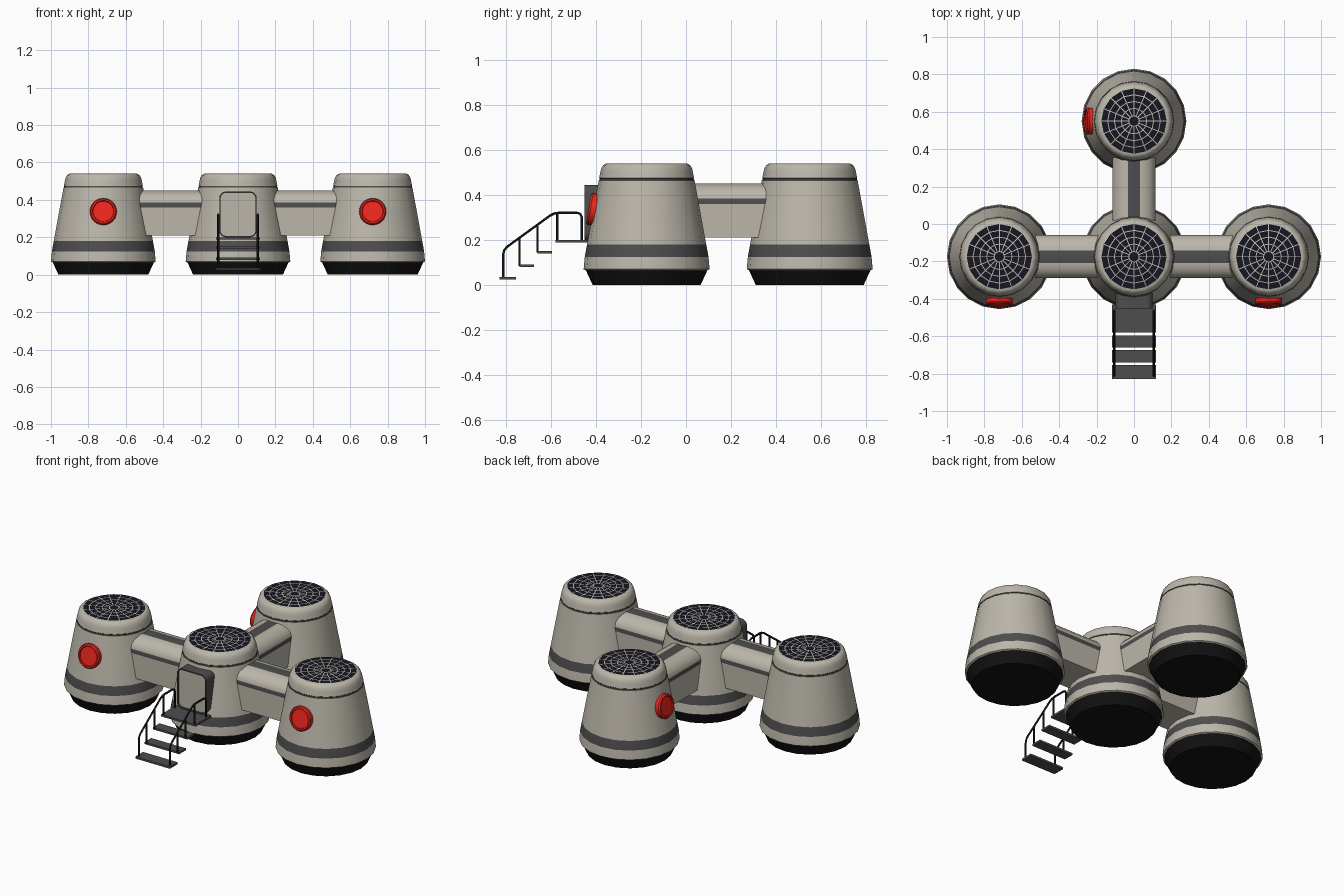
import bpy, bmesh, math
from mathutils import Vector, Matrix

if "Cube" in bpy.data.objects:
    bpy.data.objects.remove(bpy.data.objects["Cube"])

def mat(name, r, g, b):
    m = bpy.data.materials.new(name)
    m.diffuse_color = (r, g, b, 1)
    m.use_nodes = True
    m.node_tree.nodes["Principled BSDF"].inputs["Base Color"].default_value = m.diffuse_color
    return m

HULL = mat("hull_beige", .50, .47, .40)
DARK = mat("dark_grey", .075, .075, .075)
BLACK = mat("black", .006, .006, .006)
CELL = mat("solar_cell", .008, .008, .016)
RED = mat("red", .85, .02, .012)
RIM = mat("dark_red", .5, .012, .008)

def loft(name, rings, mats, index, matrix=Matrix(), caps=(0, 0), smooth=True):
    """Join closed rings of points; index(ring, side) picks the material."""
    bm = bmesh.new()
    vs = [[bm.verts.new(p) for p in r] for r in rings]
    n = len(vs[0])
    for i in range(len(vs) - 1):
        for j in range(n):
            k = (j + 1) % n
            bm.faces.new((vs[i][j], vs[i][k], vs[i + 1][k], vs[i + 1][j])).material_index = index(i, j)
    bm.faces.new(vs[0][::-1]).material_index = caps[0]
    bm.faces.new(vs[-1]).material_index = caps[1]
    bmesh.ops.recalc_face_normals(bm, faces=bm.faces)
    return finish(name, bm, mats, matrix, smooth)

def finish(name, bm, mats, matrix=Matrix(), smooth=False):
    me = bpy.data.meshes.new(name)
    bm.to_mesh(me)
    bm.free()
    for m in mats:
        me.materials.append(m)
    ob = bpy.data.objects.new(name, me)
    bpy.context.collection.objects.link(ob)
    ob.matrix_world = matrix
    if smooth:
        bpy.ops.object.select_all(action='DESELECT')
        ob.select_set(True)
        bpy.context.view_layer.objects.active = ob
        bpy.ops.object.shade_smooth_by_angle(angle=math.radians(32))
    return ob

def lathe(name, profile, mats, segs, n, matrix, caps=(0, 0)):
    rings = [[(r * math.cos(2 * math.pi * j / n), r * math.sin(2 * math.pi * j / n), z)
              for j in range(n)] for r, z in profile]
    return loft(name, rings, mats, lambda i, j: segs[i], matrix, caps)

def box(name, lo, hi, m):
    bm = bmesh.new()
    lo, hi = Vector(lo), Vector(hi)
    bmesh.ops.create_cube(bm, size=1, matrix=Matrix.Translation((lo + hi) / 2) @ Matrix.Diagonal((*(hi - lo), 1)))
    return finish(name, bm, [m])

def tube(name, paths, radius, m):
    cu = bpy.data.curves.new(name, 'CURVE')
    cu.dimensions = '3D'
    cu.bevel_depth = radius
    cu.bevel_resolution = 1
    cu.use_fill_caps = True
    for pts in paths:
        s = cu.splines.new('POLY')
        s.points.add(len(pts) - 1)
        for p, q in zip(s.points, pts):
            p.co = (*q, 1)
    cu.materials.append(m)
    bpy.context.collection.objects.link(bpy.data.objects.new(name, cu))

# habitat pods: tapered hull, black foot, dark band and thin groove
CY = -.175
PODS = {"left": (-.72, CY), "centre": (0, CY), "right": (.72, CY), "back": (0, .55)}
PROFILE = [(.24, 0), (.27, .065), (.28, .07), (.275, .125), (.265, .18), (.213, .465), (.210, .467),
           (.209, .473), (.211, .475), (.206, .50), (.202, .518), (.193, .533), (.18, .54)]
SEGS = [2, 0, 0, 1, 0, 1, 1, 1, 0, 0, 0, 0]
BANDS = [(.03, .065), (.07, .102), (.107, .138), (.143, .174)]
for key, (x, y) in PODS.items():
    at = Matrix.Translation((x, y, 0))
    lathe(key + "_pod", PROFILE, [HULL, DARK, BLACK], SEGS, 20, at, (2, 0))
    # solar cells: ring-shaped tiles with pale gaps between
    bm = bmesh.new()
    bmesh.ops.create_circle(bm, cap_ends=True, segments=16, radius=.025)
    for r0, r1 in BANDS:
        for j in range(16):
            def p(r, s):
                a = (j + .5 + s * .5) * math.pi / 8 - s * .0025 / r
                return bm.verts.new((r * math.cos(a), r * math.sin(a), 0))
            bm.faces.new((p(r0, -1), p(r1, -1), p(r1, 1), p(r0, 1)))
    finish(key + "_solar_cells", bm, [CELL], Matrix.Translation((x, y, .542)))

# connecting tunnels: rounded roof, dark roof stripe and side stripes
HALF = [(.115, .21), (.115, .36), (.115, .385), (.106, .41), (.088, .43), (.063, .444), (.033, .45)]
SECTION = HALF + [(-a, z) for a, z in reversed(HALF)]
STRIPES = (1, 6, 11)
for key, angle, length in (("left", 180, .58), ("right", 0, .58), ("back", 90, .58)):
    rings = [[(u, a, z) for a, z in SECTION] for u in (.14, length)]
    loft(key + "_tunnel", rings, [HULL, DARK], lambda i, j: int(j in STRIPES),
         Matrix.Translation((0, CY, 0)) @ Matrix.Rotation(math.radians(angle), 4, 'Z'))

# red portholes leaning with the pod walls
for key, turn in (("left", 0), ("right", 0), ("back", -90)):
    x, y = PODS[key]
    m = (Matrix.Translation((x, y, 0)) @ Matrix.Rotation(math.radians(turn), 4, 'Z')
         @ Matrix.Translation((0, -.232, .335)) @ Matrix.Rotation(math.radians(80), 4, 'X'))
    lathe(key + "_porthole", [(.07, -.03), (.072, .018), (.066, .026), (.058, .026), (.055, .019)],
          [RED, RIM], [0, 0, 0, 1], 24, m)

# door: rounded frame with pale panel set inside
def rounded(w, z0, z1, r, y):
    pts = []
    for q, (cx, cz) in enumerate(((w - r, z1 - r), (r - w, z1 - r), (r - w, z0 + r), (w - r, z0 + r))):
        for s in range(5):
            a = math.radians(90 * q + 22.5 * s)
            pts.append((cx + r * math.cos(a), y, cz + r * math.sin(a)))
    return pts
loft("door_frame", [rounded(.1, .2, .445, .035, -.33), rounded(.1, .2, .445, .035, -.452),
                    rounded(.093, .207, .438, .029, -.452), rounded(.093, .207, .438, .029, -.442)],
     [DARK, HULL], lambda i, j: 0, caps=(0, 1))

# landing and steps
box("landing", (-.118, -.58, .188), (.118, -.43, .2), DARK)
for i, (y0, y1, z) in enumerate(((-.66, -.595, .145), (-.74, -.675, .085), (-.83, -.755, .03))):
    box(f"step_{i + 1}", (-.118, y0, z - .006), (.118, y1, z + .006), DARK)

# handrails with posts on both sides
RAIL = [(-.813, .03), (-.813, .135), (-.808, .155), (-.795, .17), (-.605, .308), (-.585, .318),
        (-.565, .321), (-.485, .321), (-.47, .316), (-.463, .3), (-.463, .19)]
POSTS = [[(-.74, .085), (-.74, .208)], [(-.66, .145), (-.66, .266)], [(-.573, .19), (-.573, .32)]]
for side, x in (("left", -.106), ("right", .106)):
    tube(side + "_handrail", [[(x, y, z) for y, z in path] for path in [RAIL] + POSTS], .006, BLACK)
